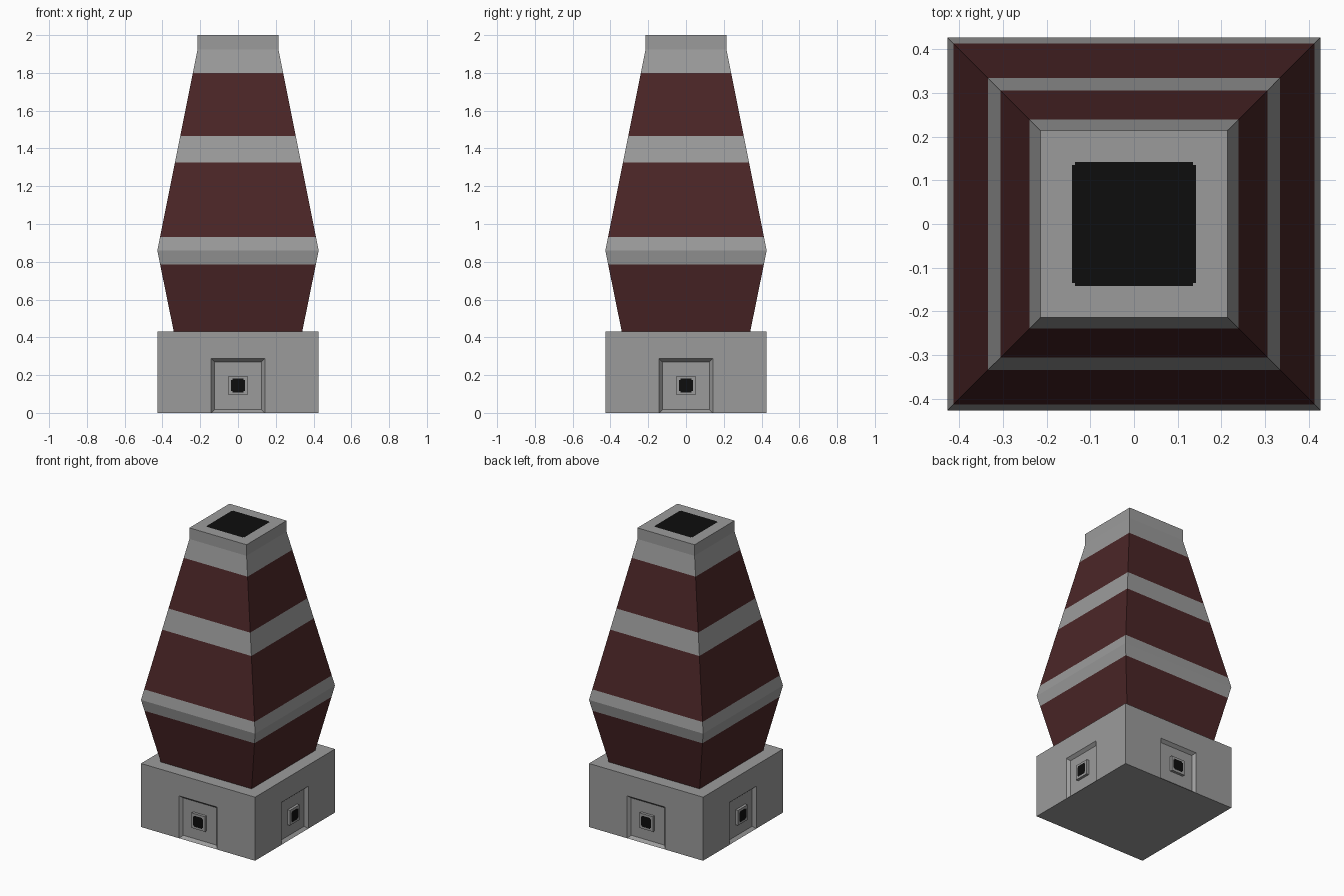
import bpy, bmesh
from math import pi
from mathutils import Matrix, Vector

cube = bpy.data.objects.get("Cube")
if cube:
    bpy.data.objects.remove(cube, do_unlink=True)


def material(name, r, g, b):
    m = bpy.data.materials.new(name)
    m.use_nodes = True
    m.diffuse_color = (r, g, b, 1)
    m.node_tree.nodes["Principled BSDF"].inputs["Base Color"].default_value = (r, g, b, 1)
    return m


GREY = material("grey stone", 0.33, 0.33, 0.33)
RED = material("dark red", 0.07, 0.019, 0.02)
BLACK = material("black", 0.004, 0.004, 0.004)


def finish(bm, name, *mats):
    bmesh.ops.remove_doubles(bm, verts=bm.verts, dist=0.0001)
    bmesh.ops.recalc_face_normals(bm, faces=bm.faces)
    mesh = bpy.data.meshes.new(name)
    bm.to_mesh(mesh)
    bm.free()
    for m in mats:
        mesh.materials.append(m)
    obj = bpy.data.objects.new(name, mesh)
    bpy.context.collection.objects.link(obj)
    return obj


def face(bm, points, turn=Matrix()):
    return bm.faces.new([bm.verts.new(turn @ Vector(p)) for p in points])


def square(half, z):
    return [(x * half, y * half, z) for x, y in ((-1, -1), (1, -1), (1, 1), (-1, 1))]


def notched(r, n):
    """Outline of a square with small stepped corners."""
    s = r - n
    quarter = [(s, -r), (s, -s), (r, -s)]
    pts = []
    for _ in range(4):
        pts += quarter
        quarter = [(-y, x) for x, y in quarter]
    return pts


TURNS = [Matrix.Rotation(i * pi / 2, 4, "Z") for i in range(4)]
SIDES = ["front", "left", "back", "right"]
W, H = 0.427, 0.43          # base half width and height
N, T = 0.142, 0.287         # niche half width and top
BEVEL, DEPTH = 0.017, 0.02
PANEL = -W + DEPTH

# Base block with a bevelled niche in each wall
bm = bmesh.new()
outer = [(-N, -W, 0), (N, -W, 0), (N, -W, T), (-N, -W, T)]
a = N - BEVEL
inner = [(-a, PANEL, BEVEL), (a, PANEL, BEVEL), (a, PANEL, T - BEVEL), (-a, PANEL, T - BEVEL)]
for turn in TURNS:
    face(bm, [(-W, -W, 0), outer[0], outer[3], outer[2], outer[1],
              (W, -W, 0), (W, -W, H), (-W, -W, H)], turn)
    for i in range(4):
        j = (i + 1) % 4
        face(bm, [outer[i], outer[j], inner[j], inner[i]], turn)
    face(bm, inner, turn)
face(bm, square(W, H))
# underside shares the niche corners on its rim
rim = [turn @ Vector(p) for turn in TURNS for p in ((-W, -W, 0), outer[0], outer[1])]
face(bm, rim)
finish(bm, "base_block", GREY)

# Square port and dark opening in each niche
for turn, side in zip(TURNS, SIDES):
    bm = bmesh.new()
    bmesh.ops.create_cube(bm, size=1, matrix=turn @ Matrix.Translation((0, PANEL + 0.004, 0.145))
                          @ Matrix.Diagonal((0.102, 0.044, 0.102, 1)))
    finish(bm, side + "_port", GREY)
    bm = bmesh.new()
    face(bm, [(x, PANEL - 0.019, 0.145 + z) for x, z in notched(0.037, 0.007)], turn)
    finish(bm, side + "_port_opening", BLACK)

# Tapered tower: (height, half width, colour of the band above)
rings = [(0.43, 0.34, 1), (0.785, 0.412, 0), (0.86, 0.427, 0), (0.93, 0.413, 1),
         (1.325, 0.334, 0), (1.465, 0.306, 1), (1.8, 0.239, 0), (1.925, 0.214, 0),
         (2.0, 0.214, 0)]
bm = bmesh.new()
for (z0, w0, colour), (z1, w1, _) in zip(rings, rings[1:]):
    low, high = square(w0, z0), square(w1, z1)
    for i in range(4):
        j = (i + 1) % 4
        face(bm, [low[i], low[j], high[j], high[i]]).material_index = colour
face(bm, square(rings[-1][1], 2.0))
face(bm, square(rings[0][1], 0.43))
finish(bm, "tower", GREY, RED)

# Dark chimney mouth
bm = bmesh.new()
face(bm, [(x, y, 2.001) for x, y in notched(0.142, 0.007)])
finish(bm, "chimney_mouth", BLACK)
